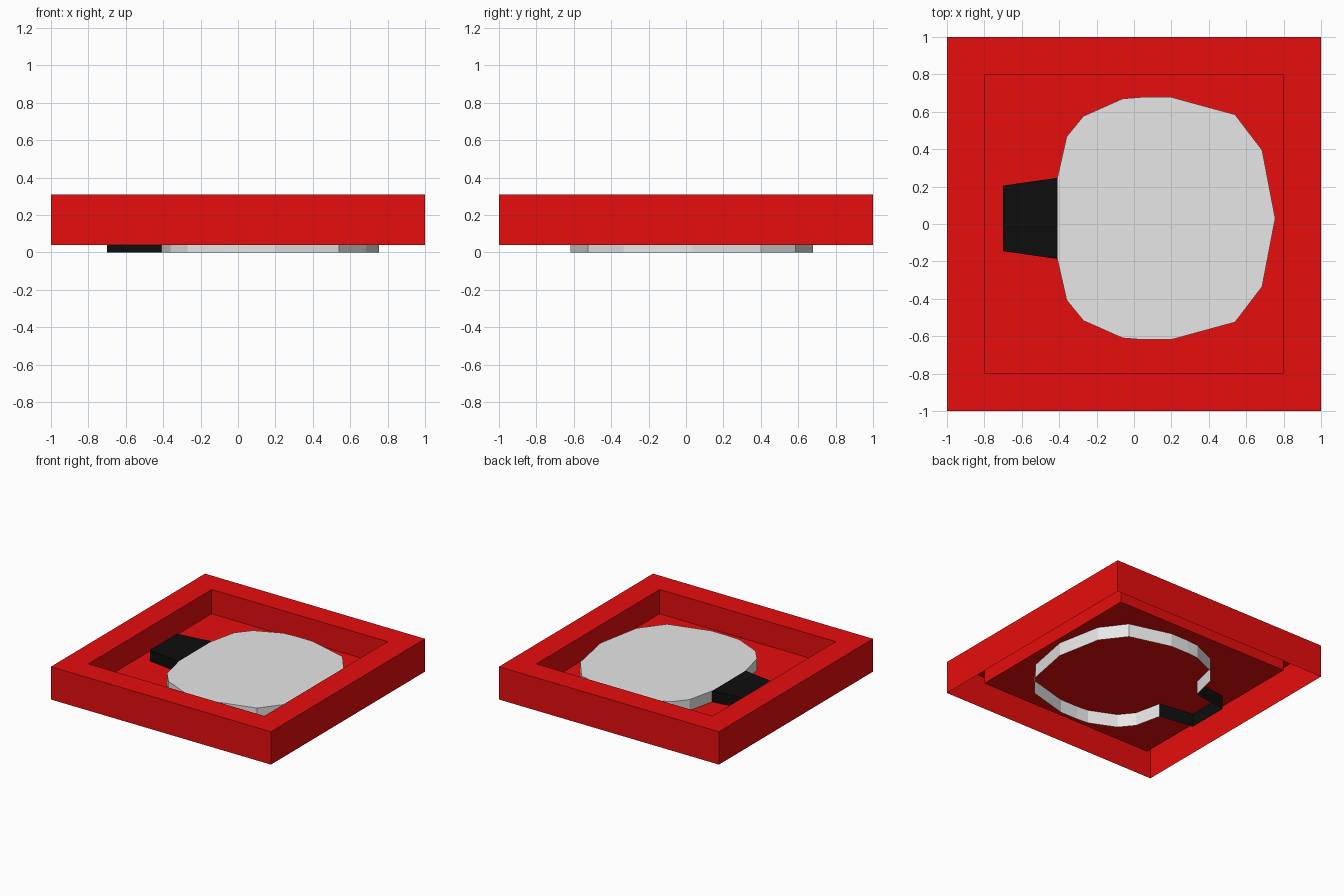
import bpy
import bmesh

cube = bpy.data.objects.get("Cube")
if cube:
    bpy.data.objects.remove(cube, do_unlink=True)


def material(name, color):
    mat = bpy.data.materials.new(name)
    mat.use_nodes = True
    mat.diffuse_color = color
    mat.node_tree.nodes["Principled BSDF"].inputs["Base Color"].default_value = color
    return mat


def shell(name, rings, mat, open_side=None):
    """Bridge counter-clockwise rings (outline, z) and cap the last one; open_side gets no wall."""
    bm = bmesh.new()
    loops = [[bm.verts.new((x, y, z)) for x, y in outline] for outline, z in rings]
    for low, high in zip(loops, loops[1:]):
        count = len(low)
        for i in range(count):
            if i != open_side:
                j = (i + 1) % count
                bm.faces.new((low[i], low[j], high[j], high[i]))
    bm.faces.new(loops[-1])
    mesh = bpy.data.meshes.new(name)
    bm.to_mesh(mesh)
    bm.free()
    mesh.materials.append(mat)
    obj = bpy.data.objects.new(name, mesh)
    bpy.context.collection.objects.link(obj)
    return obj


def square(r):
    return [(-r, -r), (r, -r), (r, r), (-r, r)]


red = material("red", (0.8, 0.004, 0.004, 1))
white = material("light_grey", (0.8, 0.8, 0.8, 1))
black = material("black", (0.004, 0.004, 0.004, 1))

# Hollow square tray: outer wall, flat rim, recess wall and floor
shell("tray", [(square(1), 0.04), (square(1), 0.31),
               (square(0.8), 0.31), (square(0.8), 0.11)], red)

# Faceted disc, mirrored about its own centre line
mid = 0.03
half = [(0.54, 0.555), (0.685, 0.365)]
upper = [(-0.41, 0.217), (-0.36, 0.437), (-0.27, 0.547), (-0.06, 0.64),
         (0.04, 0.648), (0.2, 0.648)] + half
lower = [(x, mid - d) for x, d in upper]
disc = lower + [(0.755, mid)] + [(x, mid + d) for x, d in reversed(upper)]
shell("disc", [(disc, 0), (disc, 0.2)], white, open_side=len(disc) - 1)

# Tapered block joined to the disc, open where they meet
neck = [(-0.7, mid - 0.175), (-0.41, mid - 0.217),
        (-0.41, mid + 0.217), (-0.7, mid + 0.175)]
shell("neck", [(neck, 0), (neck, 0.2)], black, open_side=1)
